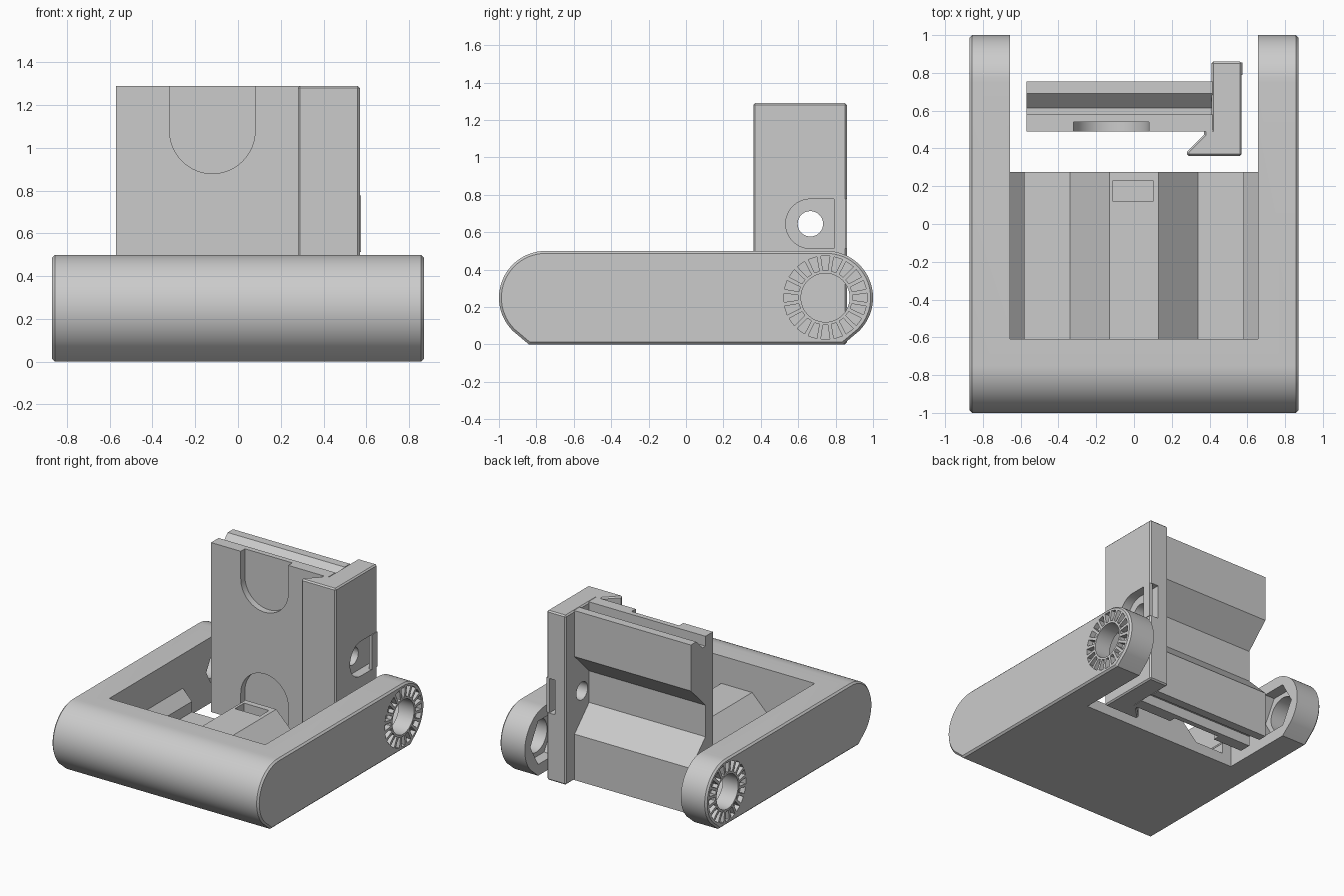
import bpy, bmesh
from math import sin, cos, pi, radians
from mathutils import Matrix, Vector

cube = bpy.data.objects.get("Cube")
if cube:
    bpy.data.objects.remove(cube, do_unlink=True)

grey = bpy.data.materials.new("light grey plastic")
grey.use_nodes = True
GREY = (0.6, 0.6, 0.6, 1)
grey.diffuse_color = GREY
grey.node_tree.nodes["Principled BSDF"].inputs["Base Color"].default_value = GREY


def add_prism(bm, pts, axis, a, b):
    """Extrude a closed 2D outline along one axis from a to b."""
    def place(p, t):
        u, v = p
        return {"x": (t, u, v), "y": (u, t, v), "z": (u, v, t)}[axis]
    lo = [bm.verts.new(place(p, a)) for p in pts]
    hi = [bm.verts.new(place(p, b)) for p in pts]
    n = len(pts)
    faces = [bm.faces.new(lo), bm.faces.new(hi)]
    for i in range(n):
        j = (i + 1) % n
        faces.append(bm.faces.new((lo[i], lo[j], hi[j], hi[i])))
    bmesh.ops.recalc_face_normals(bm, faces=faces)


def make(name, prisms):
    bm = bmesh.new()
    for p in prisms:
        add_prism(bm, *p)
    mesh = bpy.data.meshes.new(name)
    bm.to_mesh(mesh)
    bm.free()
    mesh.materials.append(grey)
    obj = bpy.data.objects.new(name, mesh)
    bpy.context.collection.objects.link(obj)
    return obj


def apply(obj, mod):
    bpy.ops.object.select_all(action="DESELECT")
    bpy.context.view_layer.objects.active = obj
    obj.select_set(True)
    bpy.ops.object.modifier_apply(modifier=mod.name)


def bevel(obj, width, angle):
    mod = obj.modifiers.new("edge chamfer", "BEVEL")
    mod.width = width
    mod.segments = 1
    mod.limit_method = "ANGLE"
    mod.angle_limit = radians(angle)
    apply(obj, mod)


def cut(obj, prisms):
    cutter = make("cutter", prisms)
    cutter.hide_render = True
    mod = obj.modifiers.new("cut", "BOOLEAN")
    mod.operation = "DIFFERENCE"
    mod.solver = "EXACT"
    mod.object = cutter
    apply(obj, mod)
    bpy.data.objects.remove(cutter, do_unlink=True)


def smooth(obj):
    bpy.ops.object.select_all(action="DESELECT")
    bpy.context.view_layer.objects.active = obj
    obj.select_set(True)
    bpy.ops.object.shade_smooth_by_angle(angle=radians(25))


def arc(cx, cy, r, start, end, n):
    return [(cx + r * cos(radians(start + (end - start) * i / n)),
             cy + r * sin(radians(start + (end - start) * i / n))) for i in range(n + 1)]


def circle(cx, cy, r, n):
    return arc(cx, cy, r, 0, 360, n)[:n]


def box(u0, u1, v0, v1):
    return [(u0, v0), (u1, v0), (u1, v1), (u0, v1)]


# Cradle: rounded long body with flat underside
R, END, FLAT = 0.25, 0.75, 0.84
profile = (arc(END, R, R, -45, 90, 24) + arc(-END, R, R, 90, 225, 24)
           + [(-FLAT, 0), (FLAT, 0)])
cradle = make("cradle", [(profile, "x", -0.87, 0.87)])
bevel(cradle, 0.013, 60)

# Well between the arms, with a trapezoid ridge and side ledges on its floor
FLOOR, RIDGE = 0.08, 0.29
WALL = 0.657
floor = [(-WALL, 0.24), (-0.58, 0.16), (-0.58, FLOOR), (-0.34, FLOOR), (-0.13, RIDGE)]
well = floor + [(-x, z) for x, z in reversed(floor)] + [(WALL, 1), (-WALL, 1)]
cut(cradle, [(well, "y", -0.61, 0.5)])
cut(cradle, [(box(-WALL, WALL, 0.275, 2), "z", -1, 1)])
# Catch pocket in the ridge
cut(cradle, [(box(-0.11, 0.10, 0.12, 0.23), "z", 0.19, 0.4)])

# Pivot bores, hexagonal inner seats and rings of ratchet notches
PY, PZ = 0.745, 0.25
cut(cradle, [(circle(PY, PZ, 0.13, 48), "x", -1, 1)])
cut(cradle, [(circle(PY, PZ, 0.19, 6), "x", -0.74, 0.74)])
notches = []
COUNT = 20
for i in range(COUNT):
    a = 2 * pi * i / COUNT
    out, side = Vector((cos(a), sin(a))), Vector((-sin(a), cos(a)))
    c = Vector((PY, PZ))
    shape = [c + out * r + side * w for r, w in
             ((0.145, -0.013), (0.222, -0.024), (0.222, 0.024), (0.145, 0.013))]
    for s in (-1, 1):
        notches.append((shape, "x", s * 0.83, s * 0.9))
cut(cradle, notches)
smooth(cradle)

# Slider plate: symmetric top to bottom, waisted at the back
TOP = 1.29
half = [(0.49, TOP), (0.58, TOP), (0.58, 1.215), (0.615, 1.215), (0.69, TOP),
        (0.755, TOP), (0.755, 0.94), (0.58, 0.765)]
plate = make("slider_plate",
             [(half + [(y, TOP - z) for y, z in reversed(half)], "x", -0.57, 0.415)])

# Thumb recesses at both ends of the front
thumb_top = arc(-0.12, 1.08, 0.2, 180, 360, 32) + [(0.08, 1.5), (-0.32, 1.5)]
thumb_low = [(x, TOP - z) for x, z in thumb_top]
cut(plate, [(s, "y", 0.4, 0.54) for s in (thumb_top, thumb_low)])
smooth(plate)

# Slider post with its dovetail hook
post_outline = [(0.57, 0.36), (0.28, 0.36), (0.28, 0.382), (0.37, 0.472), (0.37, 0.5),
                (0.41, 0.5), (0.41, 0.86), (0.57, 0.86)]
post = make("slider_post", [(post_outline, "z", 0, TOP)])
bevel(post, 0.01, 60)
MID = TOP / 2
slot = arc(0.665, MID, 0.132, 90, 270, 32) + [(1, MID - 0.132), (1, MID + 0.132)]
cut(post, [(slot, "x", 0.5, 0.7)])
cut(post, [(circle(0.665, MID, 0.068, 32), "x", 0.3, 0.7)])
smooth(post)

# Retaining bar across the open end of the slot
make("slot_bar", [(box(0.55, 0.575, 0.79, 0.855), "z", MID - 0.133, MID + 0.133)])
